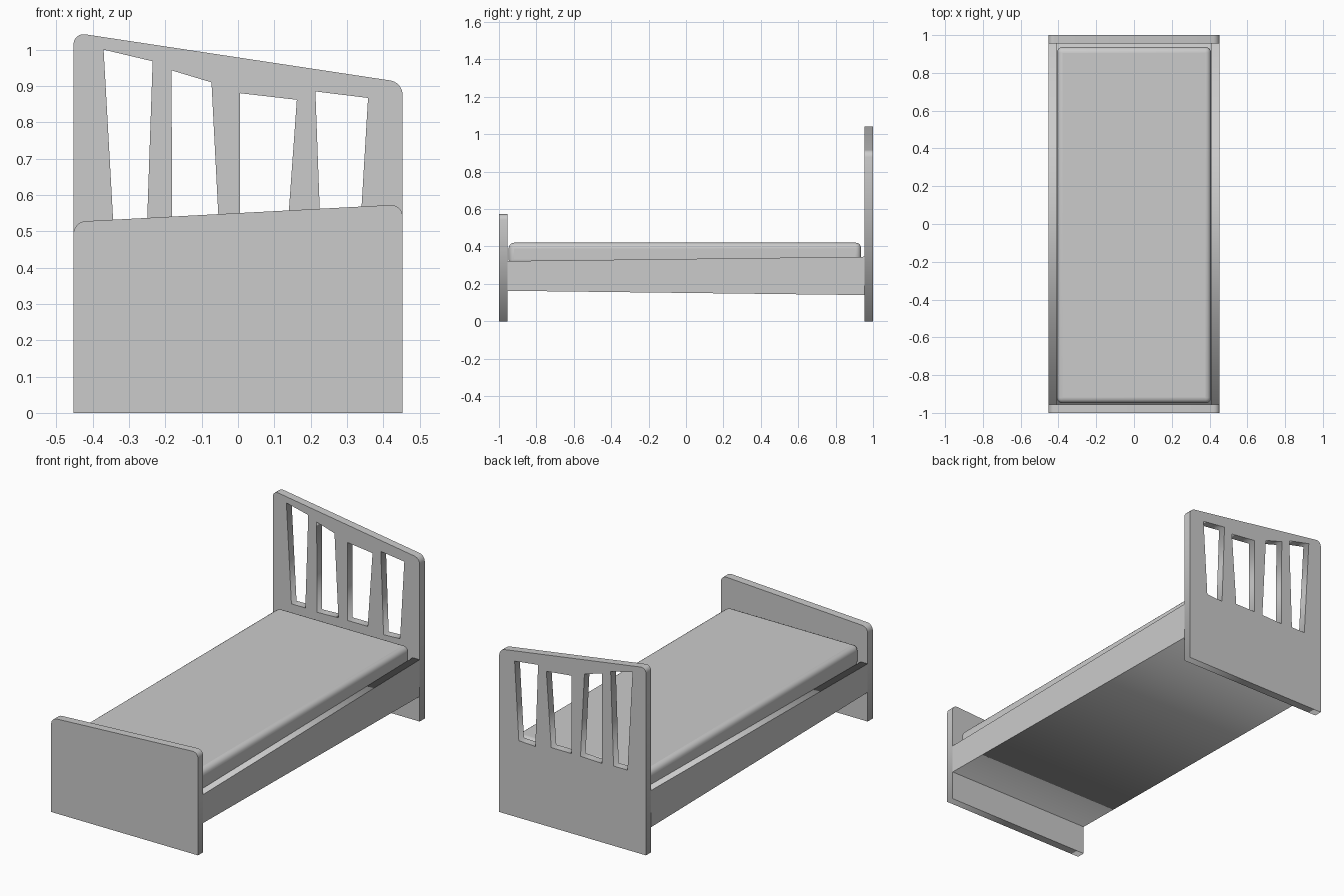
import bpy
from math import sin, cos, pi
from mathutils import Vector

if "Cube" in bpy.data.objects:
    bpy.data.objects.remove(bpy.data.objects["Cube"])


def round_corner(prev, corner, nxt, r=0.033, n=6):
    """Arc points replacing a corner of a profile."""
    c = Vector(corner)
    a = (Vector(prev) - c).normalized() * r
    b = (Vector(nxt) - c).normalized() * r
    return [tuple(c + a + b - a * sin(t) - b * cos(t))
            for t in (pi / 2 * i / n for i in range(n + 1))]


def plate(name, loops, thickness, location, rotation):
    """Extruded flat profile; loops after the first become holes."""
    cu = bpy.data.curves.new(name, 'CURVE')
    cu.dimensions = '2D'
    cu.fill_mode = 'BOTH'
    cu.extrude = thickness / 2
    for pts in loops:
        sp = cu.splines.new('POLY')
        sp.points.add(len(pts) - 1)
        for p, (u, v) in zip(sp.points, pts):
            p.co = (u, v, 0, 1)
        sp.use_cyclic_u = True
    ob = bpy.data.objects.new(name, cu)
    bpy.context.collection.objects.link(ob)
    ob.location, ob.rotation_euler = location, rotation
    bpy.ops.object.select_all(action='DESELECT')
    ob.select_set(True)
    bpy.context.view_layer.objects.active = ob
    bpy.ops.object.convert(target='MESH')
    ob = bpy.context.object
    ob.name = name
    return ob


def board_outline(z_left, z_right, w=0.453):
    bl, br, tr, tl = (-w, 0), (w, 0), (w, z_right), (-w, z_left)
    return [bl, br] + round_corner(br, tr, tl) + round_corner(tr, tl, bl)


FACE_Y = (pi / 2, 0, 0)        # profile in x, z
FACE_X = (pi / 2, 0, pi / 2)   # profile in y, z
T = 0.045

# Headboard with four uneven slots
slots = [
    [(-0.37, 1.0), (-0.235, 0.968), (-0.253, 0.445), (-0.339, 0.445)],
    [(-0.183, 0.943), (-0.073, 0.91), (-0.049, 0.445), (-0.181, 0.44)],
    [(0.006, 0.88), (0.162, 0.862), (0.132, 0.445), (0.006, 0.445)],
    [(0.213, 0.885), (0.358, 0.867), (0.332, 0.43), (0.23, 0.425)],
]
plate("headboard", [board_outline(1.047, 0.91)] + slots, T, (0, 1 - T / 2, 0), FACE_Y)

# Footboard
plate("footboard", [board_outline(0.526, 0.574)], T, (0, -1 + T / 2, 0), FACE_Y)

# Tapered side rails
e = 1 - T
rail = [(-e, 0.163), (e, 0.14), (e, 0.345), (-e, 0.322)]
for side, s in (("left", -1), ("right", 1)):
    plate(side + "_rail", [rail], 0.043, (s * 0.4315, 0, 0), FACE_X)

# Base panel between the rails, flush with their undersides
base = [(-e, 0.163), (e, 0.14), (e, 0.3), (-e, 0.3)]
plate("base_panel", [base], 0.82, (0, 0, 0), FACE_X)

# Mattress
bpy.ops.mesh.primitive_cube_add(size=1, location=(0, -0.006, 0.36))
mattress = bpy.context.object
mattress.name = "mattress"
mattress.scale = (0.816, 1.885, 0.12)
bpy.ops.object.transform_apply(location=False, rotation=False, scale=True)
bev = mattress.modifiers.new("soft_edges", 'BEVEL')
bev.width = 0.03
bev.segments = 5
bpy.ops.object.shade_smooth_by_angle()
